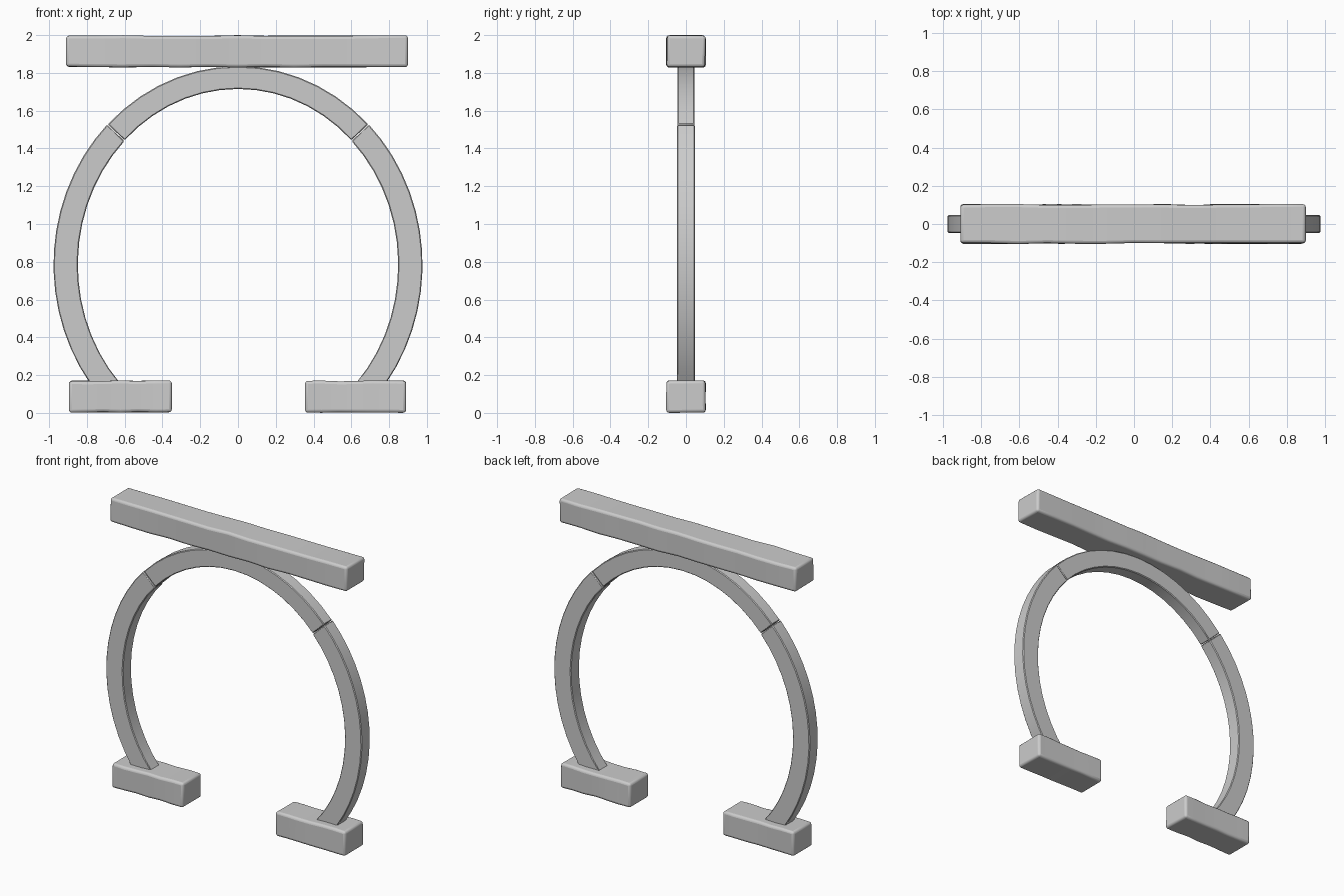
import bpy, bmesh, random
from math import sin, cos, acos, radians, pi

if "Cube" in bpy.data.objects:
    bpy.data.objects.remove(bpy.data.objects["Cube"])

random.seed(4)


def finish(name, bm, bevel, segments):
    bmesh.ops.recalc_face_normals(bm, faces=bm.faces)
    mesh = bpy.data.meshes.new(name)
    bm.to_mesh(mesh)
    bm.free()
    ob = bpy.data.objects.new(name, mesh)
    bpy.context.collection.objects.link(ob)
    mod = ob.modifiers.new("worn_edges", 'BEVEL')
    mod.width, mod.segments = bevel, segments
    mod.limit_method, mod.angle_limit = 'ANGLE', radians(45)
    bpy.context.view_layer.objects.active = ob
    ob.select_set(True)
    bpy.ops.object.shade_smooth_by_angle(angle=radians(35))
    ob.select_set(False)
    return ob


def stone_block(name, x0, x1, z0, z1, half_y, cuts):
    """Long hewn block: rectangular sections along x with a slight wobble."""
    bm = bmesh.new()
    rings = []
    for i in range(cuts + 1):
        x = x0 + (x1 - x0) * i / cuts
        ring = []
        for y, z in ((-half_y, z0), (half_y, z0), (half_y, z1), (-half_y, z1)):
            inward_y = random.uniform(0, 0.007) * (-1 if y > 0 else 1)
            inward_z = random.uniform(0, 0.006) * (-1 if z == z1 else 1)
            ring.append(bm.verts.new((x, y + inward_y, z + inward_z)))
        rings.append(ring)
    for a, b in zip(rings, rings[1:]):
        for k in range(4):
            bm.faces.new((a[k], a[(k + 1) % 4], b[(k + 1) % 4], b[k]))
    bm.faces.new(rings[0])
    bm.faces.new(rings[-1])
    return finish(name, bm, 0.016, 3)


# Arch outline: two concentric ellipses, angle measured from the top
CENTRE_Z = 0.785
OUTER, INNER = (0.975, 1.05), (0.85, 0.93)


def arch_piece(name, outer_range, inner_range, steps, half_y, grow=0.0):
    bm = bmesh.new()
    rings = []
    for i in range(steps + 1):
        f = i / steps
        to = outer_range[0] + (outer_range[1] - outer_range[0]) * f
        ti = inner_range[0] + (inner_range[1] - inner_range[0]) * f
        ring = []
        for (a, b), t, g, y in ((OUTER, to, grow, -half_y), (OUTER, to, grow, half_y),
                                (INNER, ti, -grow, half_y), (INNER, ti, -grow, -half_y)):
            ring.append(bm.verts.new(((a + g) * sin(t), y, CENTRE_Z + (b + g) * cos(t))))
        rings.append(ring)
    for a, b in zip(rings, rings[1:]):
        for k in range(4):
            bm.faces.new((a[k], a[(k + 1) % 4], b[(k + 1) % 4], b[k]))
    bm.faces.new(rings[0])
    bm.faces.new(rings[-1])
    return finish(name, bm, 0.005, 1)


joint = radians(45.2)
gap = radians(0.25)
# Crown of the arch
arch_piece("arch_top", (-joint + gap, joint - gap), (-joint + gap, joint - gap), 14, 0.045)

# Curved legs, cut level just inside the feet
foot_z = 0.155
end_outer = acos((foot_z - CENTRE_Z) / OUTER[1])
end_inner = acos((foot_z - CENTRE_Z) / INNER[1])
for side, s in (("left", -1), ("right", 1)):
    arch_piece("arch_leg_" + side, (s * joint, s * end_outer),
               (s * joint, s * end_inner), 14, 0.047, 0.002)

# Foot blocks
stone_block("foot_left", -0.895, -0.35, 0.0, 0.173, 0.106, 6)
stone_block("foot_right", 0.355, 0.89, 0.0, 0.173, 0.106, 6)

# Beam resting on the arch
stone_block("top_beam", -0.91, 0.90, 1.828, 2.0, 0.106, 12)
